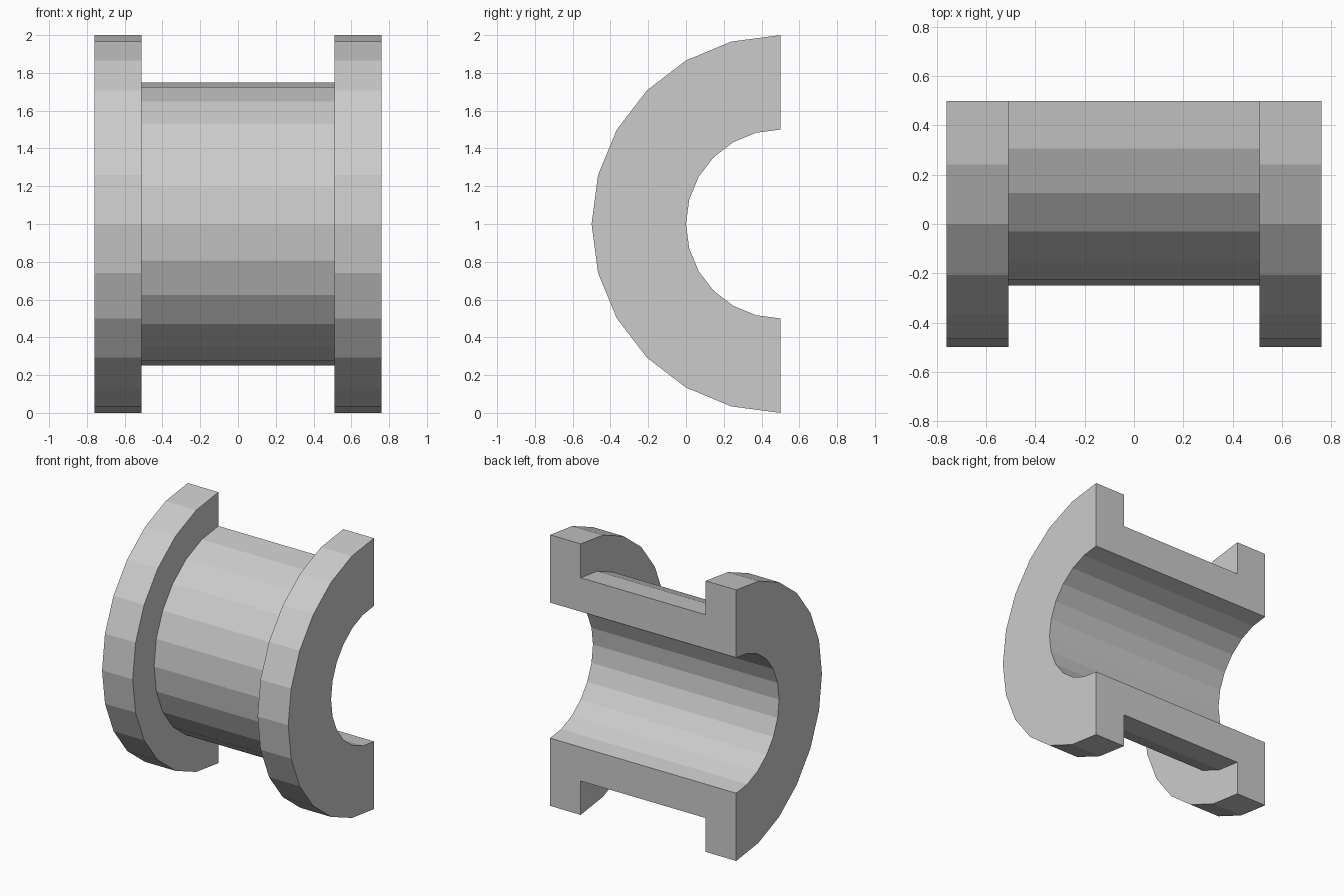
import bpy, bmesh, math
from mathutils import Vector

if "Cube" in bpy.data.objects:
    bpy.data.objects.remove(bpy.data.objects["Cube"])

AXIS_Y, AXIS_Z = 0.5, 1.0          # centre line of the half spool
BORE, BODY, FLANGE = 0.5, 0.75, 1.0  # radii
INNER_X, OUTER_X = 0.51, 0.76      # flange faces
STEPS = 12                         # facets in the half turn

# C-shaped wall section: mirrored about x = 0
half = [(OUTER_X, BORE), (OUTER_X, FLANGE), (INNER_X, FLANGE), (INNER_X, BODY)]
section = half + [(-x, r) for x, r in reversed(half)]

bm = bmesh.new()
verts = [bm.verts.new((x, AXIS_Y, AXIS_Z + r)) for x, r in section]
start = bm.faces.new(verts)

# Sweep the section half a turn through the front; keep both cut ends closed
spun = bmesh.ops.spin(bm, geom=[start], cent=(0, AXIS_Y, AXIS_Z), axis=(1, 0, 0),
                      angle=math.pi, steps=STEPS, use_duplicate=False)
if not any(len(f.verts) == 8 and all(v.co.z > AXIS_Z for v in f.verts) for f in bm.faces):
    bm.faces.new(verts)
bmesh.ops.recalc_face_normals(bm, faces=bm.faces)

mesh = bpy.data.meshes.new("half_spool")
bm.to_mesh(mesh)
bm.free()
spool = bpy.data.objects.new("half_spool", mesh)
bpy.context.collection.objects.link(spool)
